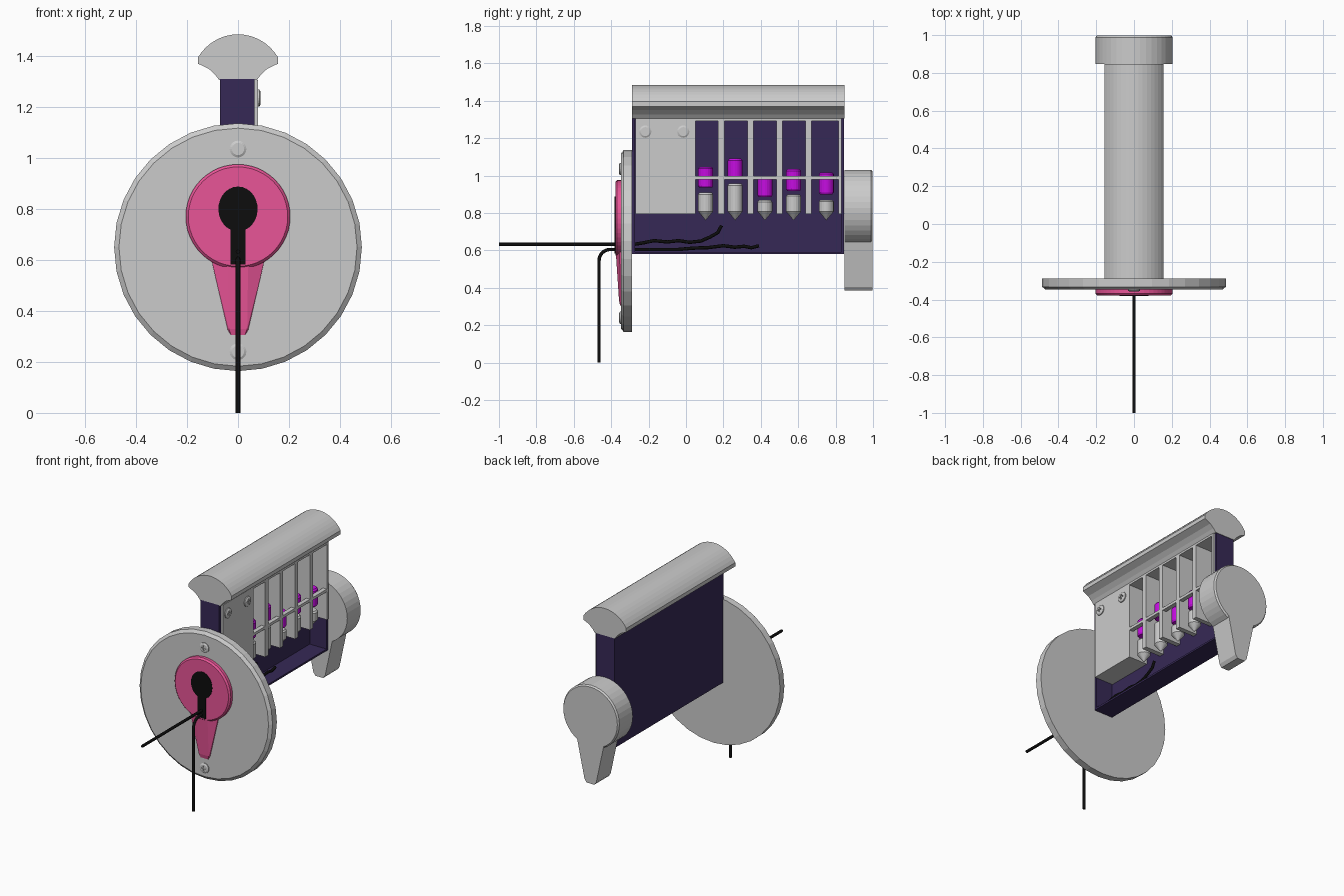
import bpy, bmesh
from math import sin, cos, pi
from mathutils import Vector, Matrix

if "Cube" in bpy.data.objects:
    bpy.data.objects.remove(bpy.data.objects["Cube"])


def material(name, rgb):
    m = bpy.data.materials.new(name)
    m.diffuse_color = (*rgb, 1)
    m.use_nodes = True
    m.node_tree.nodes["Principled BSDF"].inputs["Base Color"].default_value = m.diffuse_color
    return m


PURPLE = material("dark_purple", (0.037, 0.022, 0.093))
PINK = material("pink", (0.81, 0.09, 0.31))
MAGENTA = material("magenta", (0.56, 0.004, 0.75))
BLACK = material("black", (0.004, 0.004, 0.004))


def finish(name, bm, mat=None):
    bmesh.ops.recalc_face_normals(bm, faces=bm.faces)
    me = bpy.data.meshes.new(name)
    bm.to_mesh(me)
    bm.free()
    ob = bpy.data.objects.new(name, me)
    bpy.context.collection.objects.link(ob)
    if mat:
        me.materials.append(mat)
    return ob


def boxes(name, specs, mat=None):
    """Each spec is x0, x1, y0, y1, z0, z1."""
    bm = bmesh.new()
    for x0, x1, y0, y1, z0, z1 in specs:
        m = (Matrix.Translation(((x0 + x1) / 2, (y0 + y1) / 2, (z0 + z1) / 2))
             @ Matrix.Diagonal((x1 - x0, y1 - y0, z1 - z0, 1)))
        bmesh.ops.create_cube(bm, size=1, matrix=m)
    return finish(name, bm, mat)


def lathe(name, profile, loc, axis=(0, 0, 1), segs=32, mat=None):
    """Revolve (radius, height) pairs around an axis through loc."""
    bm = bmesh.new()
    rings = []
    for r, h in profile:
        n = segs if r > 0 else 1
        rings.append([bm.verts.new((r * cos(2 * pi * i / segs), r * sin(2 * pi * i / segs), h))
                      for i in range(n)])
    for a, b in zip(rings, rings[1:]):
        for i in range(segs):
            j = (i + 1) % segs
            if len(b) == 1:
                bm.faces.new((a[i], a[j], b[0]))
            else:
                bm.faces.new((a[i], a[j], b[j], b[i]))
    for ring in (rings[0], rings[-1]):
        if len(ring) > 1:
            bm.faces.new(ring)
    rot = Vector(axis).to_track_quat('Z', 'Y').to_matrix().to_4x4()
    bm.transform(Matrix.Translation(loc) @ rot)
    return finish(name, bm, mat)


def prism(name, pts, y0, y1, mat=None):
    """Extrude an (x, z) outline along y."""
    bm = bmesh.new()
    f = bm.faces.new([bm.verts.new((x, y0, z)) for x, z in pts])
    ext = bmesh.ops.extrude_face_region(bm, geom=[f])
    bmesh.ops.translate(bm, vec=(0, y1 - y0, 0),
                        verts=[v for v in ext['geom'] if isinstance(v, bmesh.types.BMVert)])
    return finish(name, bm, mat)


def hull(name, half_pts, mat=None):
    """Convex hull of points mirrored across x."""
    bm = bmesh.new()
    for x, y, z in half_pts:
        for s in (-1, 1):
            bm.verts.new((s * x, y, z))
    bmesh.ops.convex_hull(bm, input=bm.verts)
    bmesh.ops.dissolve_limit(bm, angle_limit=0.01, verts=bm.verts, edges=bm.edges)
    return finish(name, bm, mat)


def screw(name, loc, axis):
    """Low screw head with a cross-shaped recess."""
    head = lathe(name, [(0.033, 0), (0.033, 0.006), (0.024, 0.011)], loc, axis, 20)
    place = Matrix.Translation(loc) @ Vector(axis).to_track_quat('Z', 'Y').to_matrix().to_4x4()
    for sx, sy in ((0.017, 0.004), (0.004, 0.017)):
        cut = boxes("screw_cutter", [(-sx, sx, -sy, sy, 0.006, 0.03)])
        cut.data.transform(place)
        cut.hide_render = True
        mod = head.modifiers.new("slot", 'BOOLEAN')
        mod.operation = 'DIFFERENCE'
        mod.object = cut
        bpy.context.view_layer.objects.active = head
        bpy.ops.object.modifier_apply(modifier=mod.name)
        bpy.data.objects.remove(cut)


def wire(name, pts):
    cu = bpy.data.curves.new(name, 'CURVE')
    cu.dimensions = '3D'
    cu.bevel_depth = 0.009
    cu.bevel_resolution = 2
    cu.use_fill_caps = True
    sp = cu.splines.new('POLY')
    sp.points.add(len(pts) - 1)
    for p, (y, z) in zip(sp.points, pts):
        p.co = (0, y, z, 1)
    cu.materials.append(BLACK)
    bpy.context.collection.objects.link(bpy.data.objects.new(name, cu))


# Open-sided housing tray
boxes("housing_tray", [
    (-0.07, -0.058, -0.29, 0.845, 0.58, 1.31),
    (-0.058, 0.065, -0.29, 0.845, 0.58, 0.592),
    (-0.058, 0.065, -0.29, 0.845, 1.30, 1.31),
    (-0.058, 0.065, -0.29, -0.272, 0.592, 1.30),
    (-0.058, 0.065, 0.832, 0.845, 0.592, 1.30)], PURPLE)

# Pin block: solid front, dividers between chambers, top strip, shear bar
X0, X1 = -0.058, 0.078
walls = [(-0.27, 0.05), (0.172, 0.205), (0.328, 0.36), (0.484, 0.515), (0.64, 0.67), (0.816, 0.831)]
boxes("pin_block", [(X0, X1, a, b, 0.795, 1.305) for a, b in walls]
      + [(X0, X1, 0.05, 0.831, 1.292, 1.305), (0.05, X1, 0.05, 0.831, 0.98, 0.998)])

# Pins: y centre, driver bottom/top, key pin top
R = 0.04
pins = [(0.105, 0.935, 1.047, 0.91), (0.263, 0.985, 1.09, 0.958), (0.422, 0.885, 0.99, 0.868),
        (0.575, 0.918, 1.035, 0.90), (0.75, 0.90, 1.017, 0.87)]
for i, (y, lo, hi, top) in enumerate(pins, 1):
    lathe(f"driver_pin_{i}", [(0.034, lo), (R, lo + 0.01), (R, hi - 0.01), (0.032, hi)],
          (0.01, y, 0), segs=20, mat=MAGENTA)
    lathe(f"key_pin_{i}", [(0.032, top), (R, top - 0.01), (R, 0.808), (0, 0.76)],
          (0.01, y, 0), segs=20)

# Mushroom-shaped top cap
arc = [(0.157 * sin(t) / sin(1.0), 1.395 + 0.09 * (cos(t) - cos(1.0)) / (1 - cos(1.0)))
       for t in [-1 + i / 8 for i in range(17)]]
under = [(0.157, 1.37), (0.115, 1.35), (0.09, 1.327), (0.073, 1.305)]
prism("top_cap", arc + under + [(-x, z) for x, z in reversed(under)], -0.29, 0.848)

# Front disc with chamfered rim, and its screws
lathe("front_disc", [(0.486, 0), (0.486, 0.045), (0.467, 0.06)], (0, -0.288, 0.65), (0, -1, 0), 32)
screw("disc_screw_top", (0, -0.347, 1.035), (0, -1, 0))
screw("disc_screw_bottom", (0, -0.347, 0.24), (0, -1, 0))
screw("block_screw_front", (X1, -0.218, 1.235), (1, 0, 0))
screw("block_screw_rear", (X1, -0.015, 1.235), (1, 0, 0))

# Pink keyway face: round head and sloping tail
lathe("keyway_face", [(0.205, 0), (0.205, 0.022), (0.195, 0.032)], (0, -0.346, 0.77), (0, -1, 0), 48, PINK)
hull("keyway_tail", [(0.104, -0.346, 0.60), (0.04, -0.346, 0.325), (0.027, -0.346, 0.305),
                     (0.104, -0.355, 0.60), (0.04, -0.352, 0.325), (0.027, -0.352, 0.305),
                     (0.04, -0.376, 0.60), (0.036, -0.358, 0.33)], PINK)

# Keyhole: rounded head with a straight slot
head = [(0.077 * cos(a), 0.80 + 0.088 * sin(a))
        for a in [-1.17 + i * (pi + 2.34) / 24 for i in range(25)]]
prism("keyhole", head + [(-0.03, 0.583), (0.03, 0.583)], -0.346, -0.381, BLACK)

# Rear tailpiece
lathe("rear_knob", [(0.205, 0), (0.205, 0.14), (0.197, 0.15)], (0, 0.848, 0.826), (0, 1, 0), 40)
hull("rear_tail", [(x, y, z) for y in (0.848, 0.998)
                   for x, z in ((0.10, 0.67), (0.043, 0.405), (0.028, 0.385))])

# Pick and bent tension wrench
wire("pick", [(-1, 0.632), (-0.28, 0.632), (-0.23, 0.64), (-0.17, 0.652), (-0.1, 0.645), (-0.04, 0.652),
              (0.02, 0.643), (0.08, 0.65), (0.13, 0.672), (0.17, 0.695), (0.19, 0.733)])
bend = [(-0.405 - 0.06 * cos(i * pi / 16), 0.545 + 0.06 * sin(i * pi / 16)) for i in range(9)]
wire("tension_wrench", [(-0.465, 0.0)] + bend + [
    (-0.04, 0.605), (0.04, 0.612), (0.12, 0.615), (0.2, 0.625), (0.26, 0.617),
    (0.31, 0.622), (0.35, 0.614), (0.39, 0.625)])
